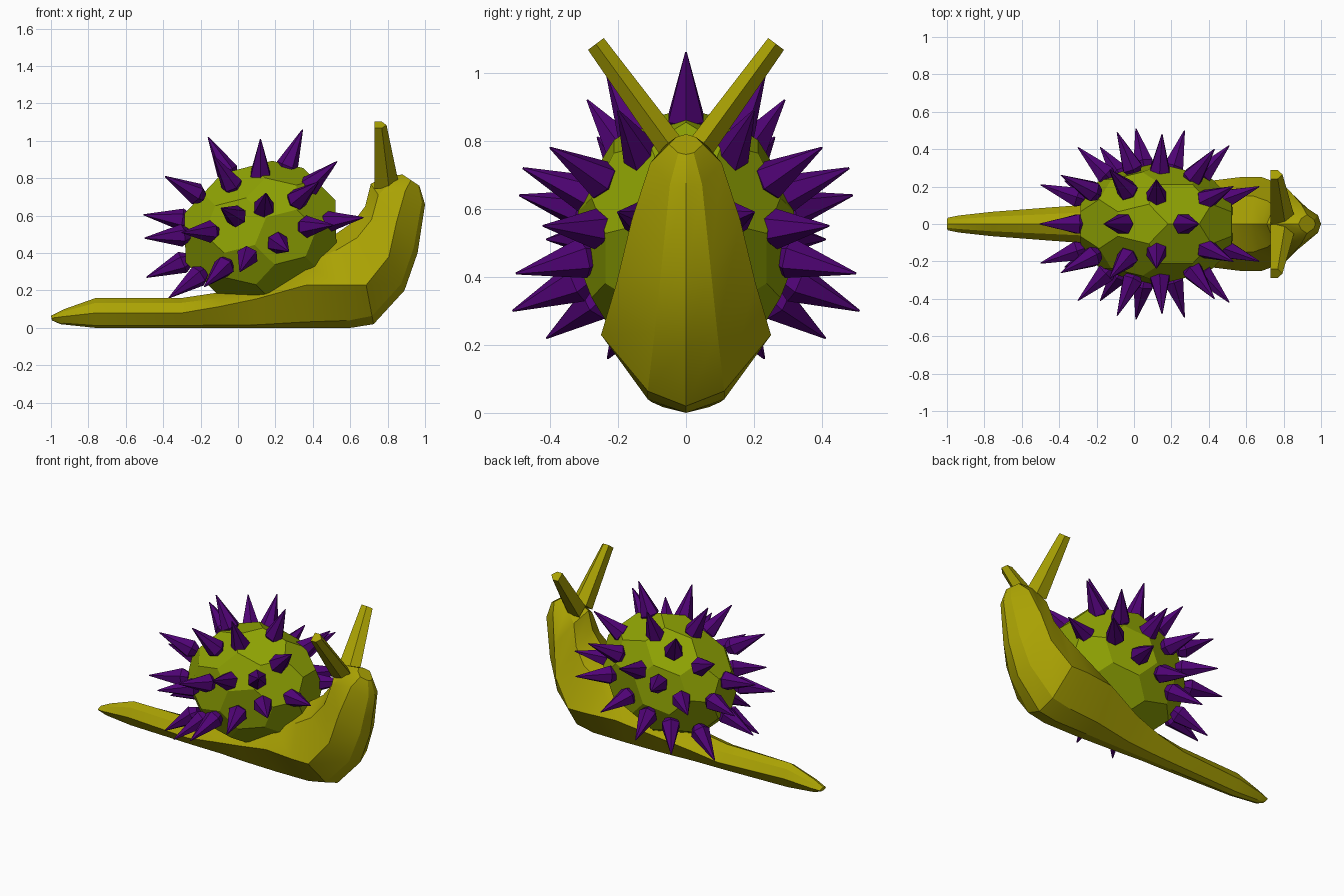
import bpy, bmesh, math
from mathutils import Vector, Matrix

if "Cube" in bpy.data.objects:
    bpy.data.objects.remove(bpy.data.objects["Cube"], do_unlink=True)


def make_material(name, colour):
    material = bpy.data.materials.new(name)
    material.use_nodes = True
    rgba = (*colour, 1)
    material.diffuse_color = rgba
    material.node_tree.nodes["Principled BSDF"].inputs["Base Color"].default_value = rgba
    return material


def make_object(name, bm, material):
    bmesh.ops.recalc_face_normals(bm, faces=bm.faces)
    mesh = bpy.data.meshes.new(name)
    bm.to_mesh(mesh)
    bm.free()
    mesh.materials.append(material)
    obj = bpy.data.objects.new(name, mesh)
    bpy.context.collection.objects.link(obj)
    return obj


def loft(bm, rings):
    """Skin a list of equal-length closed rings and cap both ends."""
    loops = [[bm.verts.new(p) for p in ring] for ring in rings]
    for a, b in zip(loops, loops[1:]):
        for i in range(len(a)):
            j = (i + 1) % len(a)
            bm.faces.new((a[i], a[j], b[j], b[i]))
    bm.faces.new(loops[0])
    bm.faces.new(loops[-1])


skin = make_material("olive skin", (0.40, 0.36, 0.001))
shell_green = make_material("green shell", (0.27, 0.36, 0.001))
purple = make_material("purple spikes", (0.08, 0.001, 0.18))

# Body: each ring has belly x, z, back x, z, half width and height of widest point
body_rings = [
    (-.995, .04, -1, .065, .033, .5),
    (-.95, .02, -.93, .1, .045, .5),
    (-.76, 0, -.76, .16, .065, .5),
    (-.3, 0, -.3, .16, .1, .5),
    (-.1, 0, -.1, .19, .115, .6),
    (.1, 0, .1, .21, .15, .74),
    (.36, 0, .36, .4, .225, .57),
    (.6, 0, .52, .5, .25, .46),
    (.725, .02, .62, .57, .25, .38),
    (.89, .2, .68, .65, .205, .4),
    (.96, .4, .71, .77, .16, .45),
    (1, .66, .79, .81, .105, .5),
    (.97, .76, .88, .82, .05, .5),
]


def body_ring(bx, bz, tx, tz, width, middle):
    belly, back = Vector((bx, 0, bz)), Vector((tx, 0, tz))
    side = [(.45, .08), (1, middle), (.6, .84)]
    half = [belly.lerp(back, t) + Vector((0, width * w, 0)) for w, t in side]
    mirrored = [Vector((p.x, -p.y, p.z)) for p in reversed(half)]
    return [belly, *half, back, *mirrored]


bm = bmesh.new()
loft(bm, [body_ring(*ring) for ring in body_rings])
body = make_object("body", bm, skin)
bpy.context.view_layer.objects.active = body
body.select_set(True)
bpy.ops.object.shade_smooth_by_angle(angle=math.radians(25))
body.select_set(False)

# Eye stalks: tapered bars leaning outward, ridged along the front
stalk_section = [(-1, -1), (.2, -1), (1, 0), (.2, 1), (-1, 1)]
for name, sign in (("near_eye_stalk", -1), ("far_eye_stalk", 1)):
    base, tip = Vector((.795, .035 * sign, .77)), Vector((.762, .265 * sign, 1.085))
    across = Vector((0, .8 * sign, -.6))

    def bar_ring(centre, half_x, half_y):
        return [centre + Vector((a * half_x, 0, 0)) + across * b * half_y
                for a, b in stalk_section]

    bm = bmesh.new()
    loft(bm, [bar_ring(base, .065, .04), bar_ring(tip, .032, .029)])
    make_object(name, bm, skin)

# Shell: faceted ball of pentagons and hexagons, stretched and tilted
centre = Vector((.12, 0, .525))
bm = bmesh.new()
bmesh.ops.create_icosphere(bm, subdivisions=1, radius=1)
bmesh.ops.bevel(bm, geom=bm.verts[:], offset=100 / 3, offset_type='PERCENT',
                segments=1, affect='VERTICES')
for v in bm.verts:
    v.co.normalize()
tilt = Matrix.Rotation(-.25, 4, 'Y')
stretch = Matrix.Diagonal((.445, .325, .372, 1))
bm.transform(Matrix.Translation(centre - Vector((0, 0, .008))) @ tilt @ stretch)
make_object("shell", bm, shell_green)

# Spikes: six-sided cones given by their tips, pointing away from the shell centre
middle_tips = [(.345, 0, 1.06), (-.16, 0, 1.02), (-.505, 0, .605), (-.49, 0, .27)]
side_tips = [
    (.12, .235, 1.01), (-.13, .29, .92), (.53, .2, .89), (-.39, .26, .81),
    (.43, .4, .78), (.15, .48, .72), (-.09, .49, .64), (.67, .2, .59),
    (.51, .42, .55), (-.3, .41, .51), (-.5, .21, .48), (.27, .5, .41),
    (.01, .51, .3), (-.18, .41, .22), (-.37, .23, .16),
]
tips = middle_tips + side_tips + [(x, -y, z) for x, y, z in side_tips]
bm = bmesh.new()
for tip in map(Vector, tips):
    out = (tip - centre).normalized()
    turn = out.to_track_quat('Z', 'Y').to_matrix().to_4x4()
    place = Matrix.Translation(tip) @ turn
    # Long cone plus a short tapered root
    for r1, r2, depth, mid in ((.06, .003, .21, -.105), (.035, .06, .04, -.23)):
        bmesh.ops.create_cone(bm, cap_ends=True, segments=6, radius1=r1, radius2=r2,
                              depth=depth, matrix=place @ Matrix.Translation((0, 0, mid)))
make_object("shell_spikes", bm, purple)
